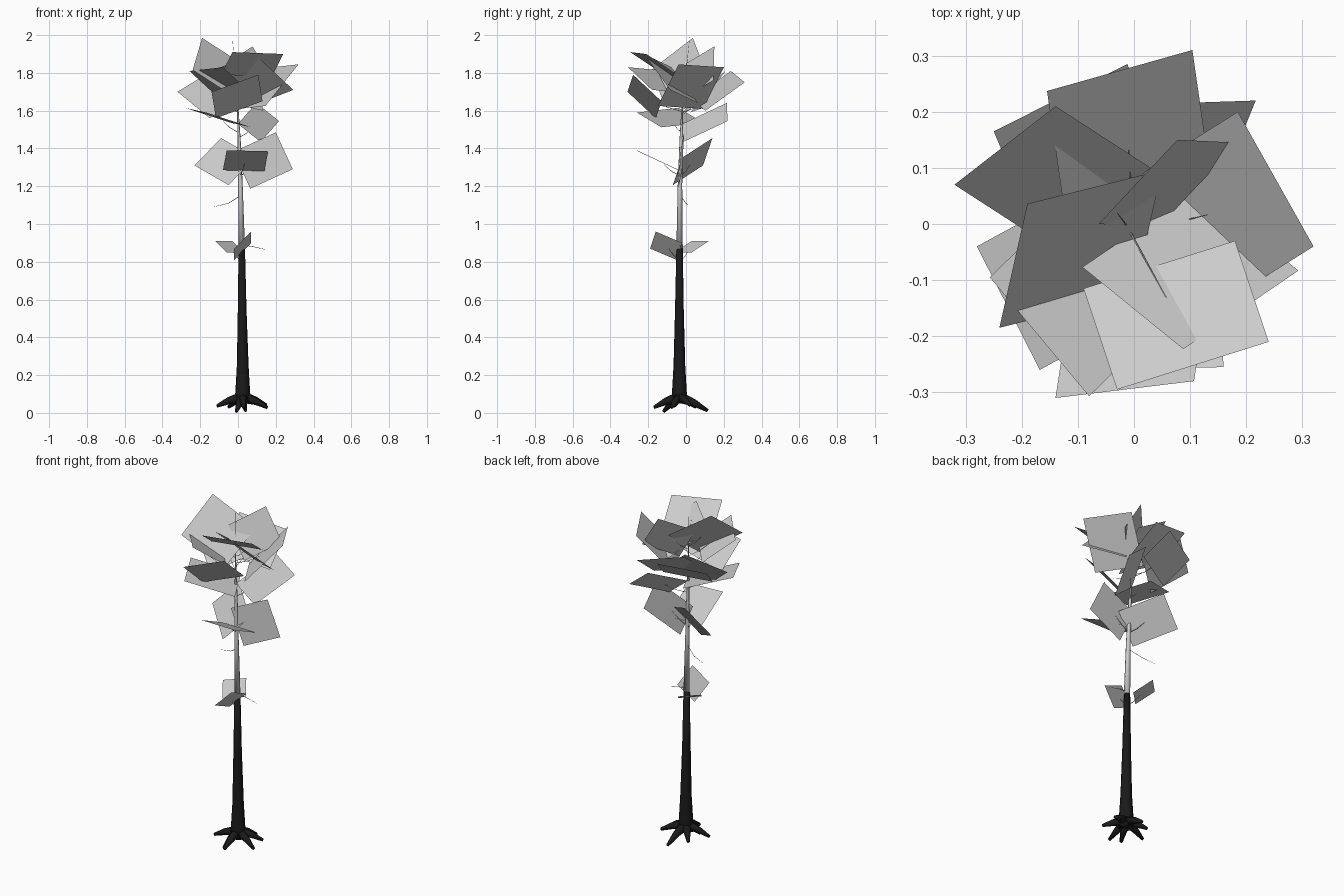
import bpy, bmesh, math
from mathutils import Vector

if "Cube" in bpy.data.objects:
    bpy.data.objects.remove(bpy.data.objects["Cube"])


def make_object(name, bm, smooth=False):
    mesh = bpy.data.meshes.new(name)
    bmesh.ops.recalc_face_normals(bm, faces=bm.faces) if smooth else None
    bm.to_mesh(mesh)
    bm.free()
    if smooth:
        mesh.shade_smooth()
    ob = bpy.data.objects.new(name, mesh)
    bpy.context.collection.objects.link(ob)
    return ob


def add_tube(bm, path, sides):
    """Tapered tube along (x, y, z, radius) points."""
    pts = [Vector(p[:3]) for p in path]
    span = pts[-1] - pts[0]
    ref = Vector((0, 1, 0)) if abs(span.normalized().y) < 0.7 else Vector((1, 0, 0))
    rings = []
    for i, p in enumerate(pts):
        d = (pts[min(i + 1, len(pts) - 1)] - pts[max(i - 1, 0)]).normalized()
        u = d.cross(ref).normalized()
        v = d.cross(u)
        r = path[i][3]
        rings.append([bm.verts.new(p + r * (math.cos(t) * u + math.sin(t) * v))
                      for t in (2 * math.pi * k / sides for k in range(sides))])
    for a, b in zip(rings, rings[1:]):
        for k in range(sides):
            n = (k + 1) % sides
            bm.faces.new((a[k], a[n], b[n], b[k]))
    bm.faces.new(rings[0][::-1])
    bm.faces.new(rings[-1])


bark = bpy.data.materials.new("dark_bark")
bark.diffuse_color = (.01, .01, .01, 1)
bark.use_nodes = True
bark.node_tree.nodes["Principled BSDF"].inputs["Base Color"].default_value = bark.diffuse_color

# trunk: slim, tapering, gently bent; dark bark on the lower half
TRUNK = [(.025, -.035, .05, .045), (.025, -.035, .11, .039), (.025, -.035, .25, .031),
         (.022, -.035, .55, .023), (.02, -.034, .87, .017), (.013, -.032, 1.2, .012),
         (.006, -.026, 1.45, .008), (-.002, -.02, 1.62, .004),
         (-.015, .0, 1.8, .0015), (-.03, .02, 1.99, .0005)]
for name, part, mat in (("lower_trunk", TRUNK[:5], bark), ("upper_trunk", TRUNK[4:], None)):
    bm = bmesh.new()
    add_tube(bm, part, 8)
    ob = make_object(name, bm, True)
    if mat:
        ob.data.materials.append(mat)


def trunk_at(z):
    for a, b in zip(TRUNK, TRUNK[1:]):
        if a[2] <= z <= b[2]:
            return Vector(a[:3]).lerp(Vector(b[:3]), (z - a[2]) / (b[2] - a[2]))
    return Vector(TRUNK[-1][:3])


# roots: splayed, drooping toward the tips
bm = bmesh.new()
for x, y, z in [(-.112, -.06, .04), (-.05, .05, .035), (.04, .115, .017), (.15, .02, .045),
                (.155, -.075, .033), (.03, -.17, .033), (-.01, -.12, .012)]:
    c = Vector((.025, -.035, .085))
    tip = Vector((x, y, z))
    mid = c.lerp(tip, .55) + Vector((0, 0, .006))
    add_tube(bm, [(*c, .029), (*mid, .018), (*tip, .008)], 6)
low = min(v.co.z for v in bm.verts)
for v in bm.verts:
    if v.co.z < .1:
        v.co.z -= low * (1 - v.co.z / .1)
make_object("roots", bm, True).data.materials.append(bark)

# leaf cards: three consecutive corners each, fourth completes the rectangle
LOWER = [
    ((-.12, .03, .91), (-.03, .12, .91), (.03, .03, .85)),
    ((.07, -.16, .96), (.07, -.02, .90), (-.02, -.05, .81)),
    ((-.06, -.26, 1.39), (.16, -.255, 1.385), (.14, -.03, 1.28)),
    ((-.09, .14, 1.455), (-.23, .09, 1.31), (-.05, -.07, 1.206)),
    ((.2, -.01, 1.485), (.29, -.02, 1.29), (.065, -.04, 1.187)),
    ((-.28, -.04, 1.615), (-.168, -.26, 1.59), (.07, -.13, 1.512)),
    ((.217, .22, 1.545), (.12, -.016, 1.434), (0, -.02, 1.53)),
]
CANOPY = [
    ((-.32, .07, 1.70), (-.14, .21, 1.81), (.03, .10, 1.67)),
    ((.104, .31, 1.75), (-.155, .237, 1.81), (-.125, .03, 1.66)),
    ((.32, -.04, 1.845), (.185, .20, 1.83), (.01, .09, 1.61)),
    ((-.03, -.295, 1.91), (.24, -.21, 1.90), (.18, -.03, 1.78)),
    ((-.092, -.077, 1.83), (.088, -.223, 1.90), (.293, -.083, 1.71)),
    ((-.14, -.31, 1.70), (.107, -.28, 1.79), (.13, -.13, 1.65)),
    ((-.257, -.095, 1.81), (-.08, -.307, 1.83), (.05, -.18, 1.71)),
    ((-.19, .036, 1.985), (-.24, -.185, 1.815), (.0, -.125, 1.66)),
    ((.077, .15, 1.94), (.185, .145, 1.76), (.045, -.005, 1.67)),
    ((-.25, .165, 1.71), (-.012, .285, 1.75), (.05, .14, 1.63)),
]
twigs = bmesh.new()
for name, cards in (("lower_leaf_cards", LOWER), ("canopy_leaf_cards", CANOPY)):
    bm = bmesh.new()
    for a, b, c in (map(Vector, card) for card in cards):
        bm.faces.new([bm.verts.new(p) for p in (a, b, c, a + c - b)])
        # short thin twig from the trunk toward the card
        root = trunk_at((a + c).z / 2 - .08)
        end = root.lerp((a + c) / 2, .8)
        mid = root.lerp(end, .5) - Vector((0, 0, .008))
        add_tube(twigs, [(*root, .002), (*mid, .0015), (*end, .0007)], 4)
    make_object(name, bm)

# bare twigs
for path in ([(.013, -.03, 1.15, .002), (-.05, .0, 1.11, .0015), (-.13, .02, 1.09, .0007)],
             [(.02, -.034, .89, .002), (.08, -.03, .88, .0015), (.145, -.03, .865, .0007)]):
    add_tube(twigs, path, 4)
make_object("twigs", twigs)
